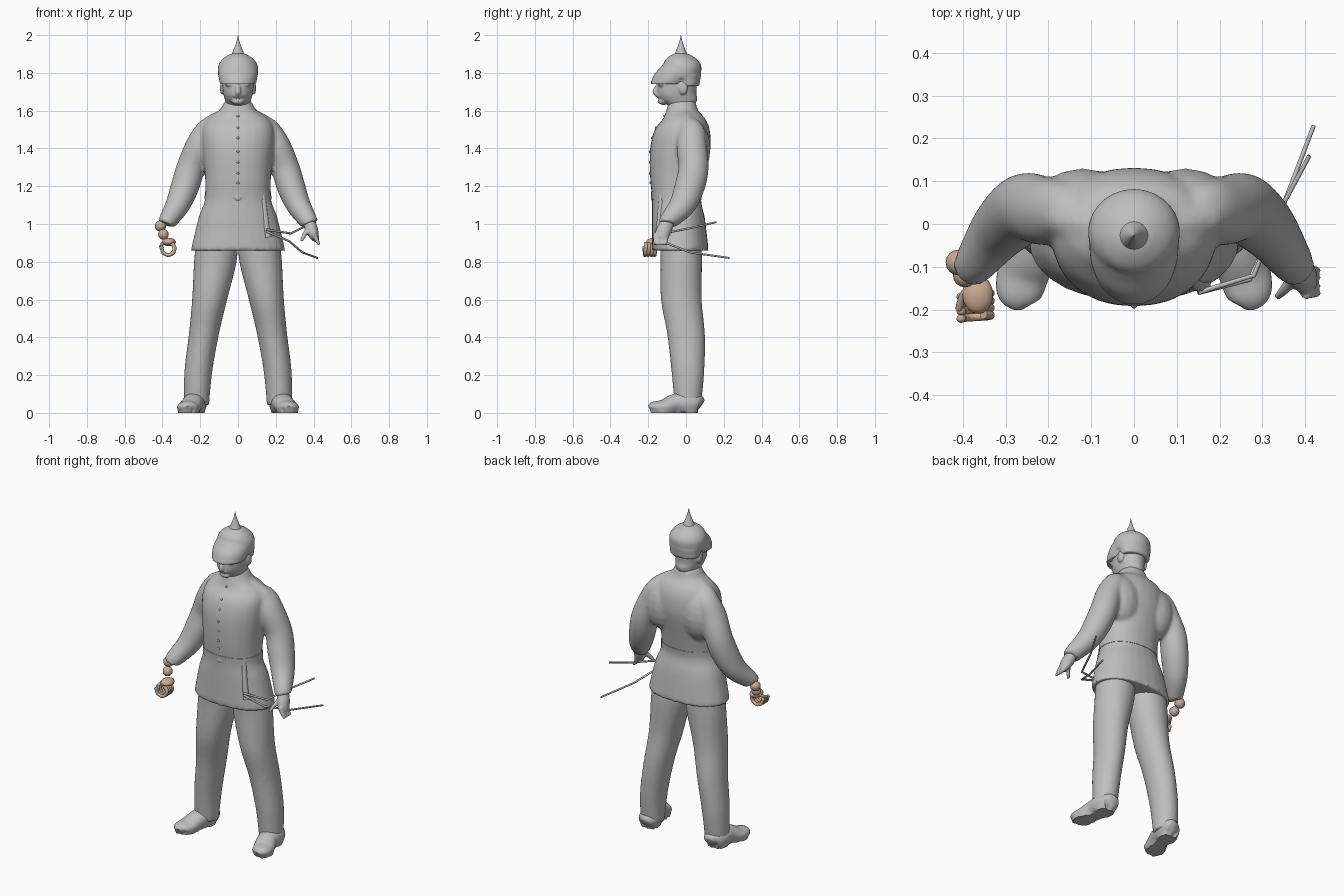
import bpy, bmesh, math
from mathutils import Vector, Matrix

cube = bpy.data.objects.get("Cube")
if cube:
    bpy.data.objects.remove(cube, do_unlink=True)


def material(name, color):
    mat = bpy.data.materials.new(name)
    mat.use_nodes = True
    mat.diffuse_color = color
    mat.node_tree.nodes["Principled BSDF"].inputs["Base Color"].default_value = color
    return mat


GREY = material("uniform grey", (.52, .52, .52, 1))
TAN = material("skin tan", (.6, .41, .3, 1))
X, Y, Z = Vector((1, 0, 0)), Vector((0, 1, 0)), Vector((0, 0, 1))
SIDES = {"left": 1, "right": -1}


def refine(rings, steps):
    """Catmull-Rom interpolation of ring parameters."""
    out = []
    last = len(rings) - 1
    for i in range(last):
        near = [rings[max(i - 1, 0)], rings[i], rings[i + 1], rings[min(i + 2, last)]]
        for k in range(steps):
            t = k / steps
            out.append([b + t / 2 * (c - a + t * (2 * a - 5 * b + 4 * c - d + t * (3 * (b - c) + d - a)))
                        for a, b, c, d in zip(*near)])
    return out + [list(rings[-1])]


def loft(bm, rings, ref=None, side=1, seg=28, steps=4, power=2):
    """Skin elliptical rings (x, y, z, rx, ry); flat rings unless ref orients them to the path."""
    rings = refine([(ring[0] * side, *ring[1:]) for ring in rings], steps)
    mids = [Vector(ring[:3]) for ring in rings]
    loops = []
    for i, ring in enumerate(rings):
        across, along = X, Y
        if ref:
            tangent = (mids[min(i + 1, len(mids) - 1)] - mids[max(i - 1, 0)]).normalized()
            along = (ref - tangent * ref.dot(tangent)).normalized()
            across = along.cross(tangent)
        loop = []
        for k in range(seg):
            cos, sin = math.cos(math.tau * k / seg), math.sin(math.tau * k / seg)
            wide = ring[3] * math.copysign(abs(cos) ** (2 / power), cos)
            deep = ring[4] * math.copysign(abs(sin) ** (2 / power), sin)
            loop.append(bm.verts.new(mids[i] + across * wide + along * deep))
        loops.append(loop)
    for low, high in zip(loops, loops[1:]):
        for k in range(seg):
            n = (k + 1) % seg
            bm.faces.new((low[k], low[n], high[n], high[k]))
    bm.faces.new(loops[0])
    bm.faces.new(loops[-1])


def tube(bm, points, start, end, ref=Y, side=1, steps=4):
    """Round tube along points, tapering evenly from start to end radius."""
    radii = [start + (end - start) * i / (len(points) - 1) for i in range(len(points))]
    loft(bm, [(*point, r, r) for point, r in zip(points, radii)], ref, side, seg=12, steps=steps)


def ball(bm, center, size):
    bmesh.ops.create_uvsphere(bm, u_segments=16, v_segments=10, radius=1,
                              matrix=Matrix.Translation(center) @ Matrix.Diagonal((*size, 1)))


def finish(bm, name, mat=GREY):
    bmesh.ops.recalc_face_normals(bm, faces=bm.faces)
    mesh = bpy.data.meshes.new(name)
    bm.to_mesh(mesh)
    bm.free()
    mesh.materials.append(mat)
    mesh.polygons.foreach_set("use_smooth", [True] * len(mesh.polygons))
    mesh.set_sharp_from_angle(angle=math.radians(50))
    ob = bpy.data.objects.new(name, mesh)
    bpy.context.collection.objects.link(ob)
    return ob


def blend(ob, voxel, smooth):
    """Fuse overlapping volumes into one soft surface."""
    fuse = ob.modifiers.new("fuse", "REMESH")
    fuse.mode, fuse.voxel_size, fuse.use_smooth_shade = "VOXEL", voxel, True
    soften = ob.modifiers.new("soften", "SMOOTH")
    soften.factor, soften.iterations = .5, smooth


# Tunic with sleeves, shoulder blades and shoulder slopes
TUNIC = [(0, -.03, .86, .25, .15), (0, -.04, 1.03, .21, .14), (0, -.05, 1.13, .175, .13),
         (0, -.045, 1.25, .175, .145), (0, -.03, 1.4, .19, .16), (0, -.02, 1.5, .19, .145),
         (0, -.01, 1.56, .16, .11), (0, -.02, 1.6, .1, .085), (0, -.02, 1.65, .07, .07)]
ARM = [(.13, .01, 1.53, .04, .05), (.17, .03, 1.49, .06, .07), (.21, .03, 1.41, .07, .08),
       (.25, .04, 1.3, .075, .08), (.28, .02, 1.2, .075, .08), (.32, -.02, 1.1, .065, .07),
       (.37, -.09, 1.02, .05, .05), (.38, -.1, 1, .045, .045)]
bm = bmesh.new()
loft(bm, TUNIC, power=2.2)
for side in SIDES.values():
    loft(bm, ARM, Y, side)
    ball(bm, (side * .12, .04, 1.4), (.115, .09, .15))
    tube(bm, [(.03, -.01, 1.57), (.11, 0, 1.54), (.18, .02, 1.5)], .055, .05, Y, side)
blend(finish(bm, "tunic"), .01, 6)


def section(z):
    """Tunic ring nearest a height."""
    return min(refine(TUNIC, 8), key=lambda ring: abs(ring[2] - z))


# Belt, buckle and buttons, all in low relief
bm = bmesh.new()
belt = [section(z) for z in (1.13, 1.15, 1.17)]
loft(bm, [(x, y, z, rx + .003, ry + .003) for x, y, z, rx, ry in belt], power=2.2)
finish(bm, "belt")
bm = bmesh.new()
for i in range(8):
    x, y, z, rx, ry = section(1.15 + i * .06)
    size = .007 if i else .02
    ball(bm, (x, y - ry, z), (size, .005, size))
finish(bm, "buttons_and_buckle")

# Hanging strap on the left hip and the two scabbard slings
bm = bmesh.new()
tube(bm, [(.13, -.13, 1.16), (.14, -.135, 1.07), (.15, -.14, .98), (.16, -.14, .93)], .013, .02)
finish(bm, "hip_strap")
bm = bmesh.new()
for path in ([(.15, -.16, .97), (.28, -.12, .95), (.34, .03, .98), (.41, .16, 1.01)],
             [(.15, -.16, .96), (.27, -.13, .91), (.34, .02, .85), (.42, .23, .82)]):
    tube(bm, path, .006, .005, Z, steps=1)
finish(bm, "slings")

# Trousers with slack cloth at the knee, and flat-soled boots
LEG = [(.11, -.03, .93, .11, .11), (.12, -.025, .8, .113, .11), (.15, -.025, .6, .093, .108),
       (.18, 0, .42, .08, .1), (.21, .01, .22, .074, .087), (.22, .01, .04, .067, .07)]
FOOT = [(.22, .08, .04, .03, .03), (.22, .06, .05, .055, .05), (.23, .01, .05, .064, .06),
        (.24, -.06, .05, .058, .05), (.26, -.12, .03, .06, .04), (.27, -.17, .03, .05, .03),
        (.27, -.19, .02, .02, .02)]
for name, side in SIDES.items():
    bm = bmesh.new()
    loft(bm, LEG, side=side)
    ball(bm, (side * .18, -.04, .43), (.07, .06, .03))
    blend(finish(bm, name + "_trouser_leg"), .011, 4)
    bm = bmesh.new()
    loft(bm, FOOT, Z, side)
    for vert in bm.verts:
        vert.co.z = 0 if vert.co.z < .016 else vert.co.z
    finish(bm, name + "_boot")

# Head: neck and skull, chin, lips, nose, brows and ears
bm = bmesh.new()
loft(bm, [(0, -.02, 1.6, .065, .07), (0, -.025, 1.63, .063, .073), (0, -.04, 1.66, .07, .1),
          (0, -.05, 1.7, .08, .105), (0, -.04, 1.8, .09, .105)])
ball(bm, (0, -.12, 1.65), (.035, .03, .02))
ball(bm, (0, -.14, 1.68), (.03, .02, .015))
tube(bm, [(0, -.14, 1.75), (0, -.155, 1.72), (0, -.163, 1.7), (0, -.15, 1.69)], .01, .018)
for side in SIDES.values():
    ball(bm, (side * .04, -.13, 1.74), (.03, .02, .012))
    ball(bm, (side * .084, -.015, 1.72), (.012, .025, .035))
blend(finish(bm, "head"), .006, 2)

# Helmet: dome, sloping visor and neck guard fused together, then the spike
bm = bmesh.new()
loft(bm, [(0, -.02, 1.77, .1, .095), (0, -.02, 1.8, .107, .1), (0, -.02, 1.84, .104, .1),
          (0, -.025, 1.875, .08, .08), (0, -.027, 1.9, .04, .04), (0, -.027, 1.905, .01, .01)])
loft(bm, [(0, -.025, 1.86, .085, .085), (0, -.035, 1.83, .1, .1), (0, -.06, 1.79, .104, .11),
          (0, -.09, 1.74, .095, .1)])
loft(bm, [(0, 0, 1.79, .1, .08), (0, .01, 1.73, .09, .06)])
blend(finish(bm, "helmet"), .006, 3)
bm = bmesh.new()
loft(bm, [(0, -.027, 1.89 + .11 * t, .037 * (1 - t) ** 1.4 + .001, .037 * (1 - t) ** 1.4 + .001)
          for t in (0, .2, .4, .6, .8, 1)])
finish(bm, "helmet_spike")

# Left hand, open with hanging fingers and thumb
bm = bmesh.new()
loft(bm, [(.375, -.095, 1.01, .03, .035), (.39, -.115, .97, .034, .04), (.41, -.135, .92, .02, .037)], Y)
for i in range(4):
    y = -.108 - i * .018
    tube(bm, [(.4, y, .95), (.417, y, .915), (.43, y, .89)], .014, .008)
tube(bm, [(.37, -.13, .97), (.35, -.155, .94), (.335, -.17, .91)], .015, .008)
blend(finish(bm, "left_hand"), .005, 2)

# Right hand, jointed wrist with curled fingers and thumb
bm = bmesh.new()
ball(bm, (-.41, -.09, .99), (.03, .03, .03))
ball(bm, (-.395, -.12, .945), (.028, .028, .028))
ball(bm, (-.365, -.165, .905), (.036, .045, .022))
finish(bm, "right_wrist_and_palm", TAN)
bm = bmesh.new()
for i in range(4):
    path = []
    for k in range(6):
        bend = 1 - k * .85
        path.append((-.37 + .034 * math.cos(bend), -.16 - i * .017 - k * .002, .87 + .034 * math.sin(bend)))
    tube(bm, path, .011, .009)
    for joint in path[1:]:
        ball(bm, joint, (.011, .01, .011))
tube(bm, [(-.38, -.145, .91), (-.4, -.17, .895), (-.41, -.2, .88)], .011, .008, Z)
finish(bm, "right_fingers", TAN)
